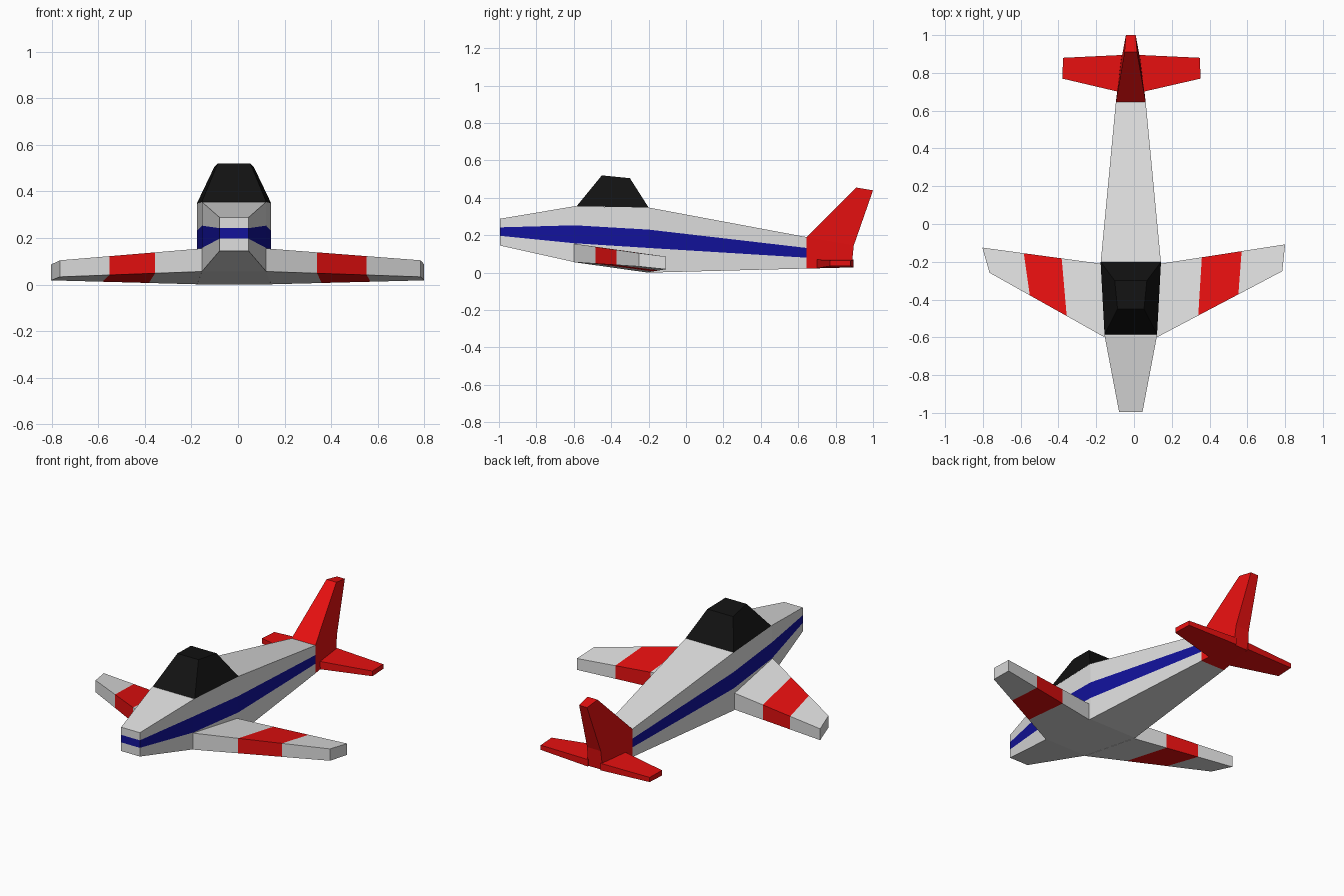
import bpy

if "Cube" in bpy.data.objects:
    bpy.data.objects.remove(bpy.data.objects["Cube"])

CX = -0.017  # the body sits slightly left of the bounding-box centre


def material(name, rgb):
    m = bpy.data.materials.new(name)
    m.diffuse_color = (*rgb, 1)
    m.use_nodes = True
    m.node_tree.nodes["Principled BSDF"].inputs["Base Color"].default_value = m.diffuse_color
    return m


WHITE = material("off_white", (0.74, 0.74, 0.74))
RED = material("red", (0.8, 0.005, 0.005))
BLUE = material("blue", (0.006, 0.006, 0.33))
BLACK = material("black", (0.006, 0.006, 0.006))


def loft(name, rings, mats, rule=lambda section, side: 0):
    """Skin between rings of equal even size; ends are closed with strips of quads.
    rule(section, side) picks the colour; section is -1 on the end caps."""
    n = len(rings[0])
    verts = [p for r in rings for p in r]
    faces, index = [], []
    for s in range(len(rings) - 1):
        for k in range(n):
            a, b = s * n + k, s * n + (k + 1) % n
            faces.append((a, b, b + n, a + n))
            index.append(rule(s, k))
    for base in (0, (len(rings) - 1) * n):
        for k in range(n // 2 - 1):
            faces.append((base + k, base + k + 1, base + n - 2 - k, base + n - 1 - k))
            index.append(rule(-1 if base == 0 else len(rings) - 2, k))
    me = bpy.data.meshes.new(name)
    me.from_pydata(verts, [], faces)
    for m in mats:
        me.materials.append(m)
    for p, i in zip(me.polygons, index):
        p.material_index = i
    ob = bpy.data.objects.new(name, me)
    bpy.context.collection.objects.link(ob)
    # consistent outward normals
    import bmesh
    bm = bmesh.new()
    bm.from_mesh(me)
    bmesh.ops.recalc_face_normals(bm, faces=bm.faces)
    bm.to_mesh(me)
    bm.free()
    return ob


def lerp(a, b, t):
    return tuple(p + (q - p) * t for p, q in zip(a, b))


# Fuselage: y, half width, then bottom / stripe bottom / stripe top / top heights
stations = [
    (-0.995, 0.062, (0.145, 0.197, 0.242, 0.288)),
    (-0.595, 0.138, (0.056, 0.157, 0.253, 0.355)),
    (-0.200, 0.159, (0.000, 0.132, 0.230, 0.348)),
    (0.645, 0.079, (0.022, 0.080, 0.132, 0.190)),
]
rings = [[(CX - w, y, z) for z in zs] + [(CX + w, y, z) for z in reversed(zs)]
         for y, w, zs in stations]
loft("fuselage", rings, [WHITE, BLUE],
     lambda s, k: int(k == 1 or (k == 5 and s >= 0)))


# Canopy
def quad(front, back):
    (y0, w0, z0), (y1, w1, z1) = front, back
    return [(CX - w0, y0, z0), (CX + w0, y0, z0), (CX + w1, y1, z1), (CX - w1, y1, z1)]


loft("canopy", [quad((-0.585, 0.139, 0.355), (-0.2, 0.16, 0.348)),
                quad((-0.45, 0.070, 0.52), (-0.30, 0.085, 0.505))], [BLACK])

# Tail cone running up into the fin
loft("tail_fin", [quad((0.645, 0.079, 0.022), (0.885, 0.05, 0.028)),
                  quad((0.645, 0.079, 0.190), (0.897, 0.045, 0.145)),
                  quad((0.910, 0.033, 0.455), (1.0, 0.026, 0.44))], [RED])

# Wings: (leading xy, leading z bottom/top, trailing xy, trailing z bottom/top)


def section(le, lz, te, tz):
    return [(*le, lz[0]), (*le, lz[1]), (*te, tz[1]), (*te, tz[0])]


for name, s, le, te in (("left_wing", -1, (-0.765, -0.258), (-0.803, -0.125)),
                        ("right_wing", 1, (0.785, -0.25), (0.80, -0.108))):
    root = section((CX + s * 0.138, -0.6), (0.056, 0.155),
                   (CX + s * 0.159, -0.21), (0.001, 0.10))
    tip = section(le, (0.033, 0.104), te, (0.018, 0.086))
    cuts = [[lerp(a, b, t) for a, b in zip(root, tip)] for t in (0, 0.33, 0.65, 1)]
    loft(name, cuts, [WHITE, RED], lambda sec, k: int(sec == 1))

# Tailplanes
for name, s, tip_x in (("left_tailplane", -1, -0.38), ("right_tailplane", 1, 0.353)):
    root = section((CX + s * 0.065, 0.70), (0.023, 0.07),
                   (CX + s * 0.042, 0.895), (0.028, 0.07))
    tip = section((tip_x, 0.77), (0.035, 0.066), (tip_x - s * 0.005, 0.88), (0.036, 0.064))
    loft(name, [root, tip], [RED])
